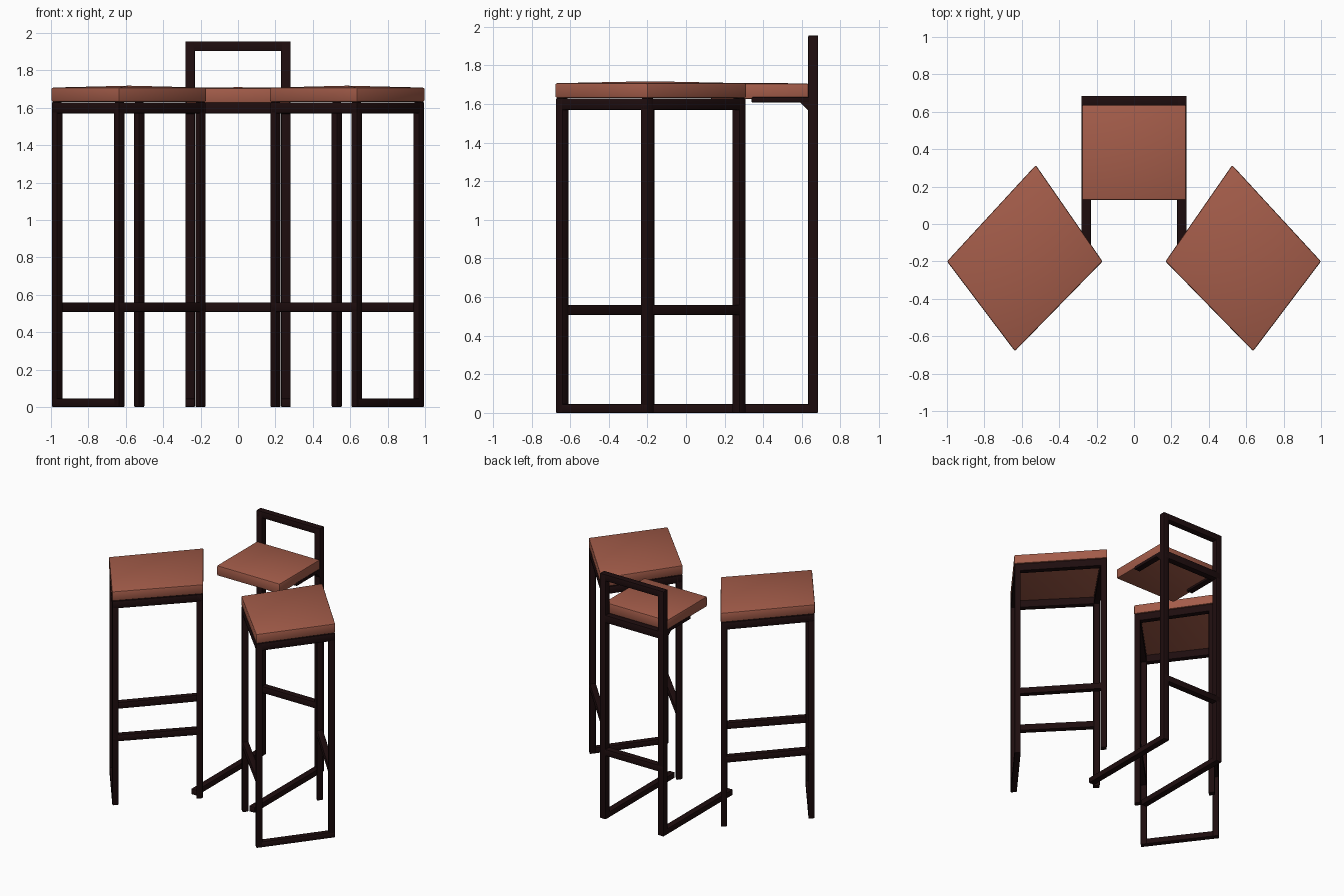
import bpy, bmesh
from mathutils import Vector

if "Cube" in bpy.data.objects:
    bpy.data.objects.remove(bpy.data.objects["Cube"])


def material(name, rgb):
    m = bpy.data.materials.new(name)
    m.diffuse_color = (*rgb, 1)
    m.use_nodes = True
    m.node_tree.nodes["Principled BSDF"].inputs["Base Color"].default_value = m.diffuse_color
    return m


LEATHER = material("terracotta leather", (0.37, 0.108, 0.068))
METAL = material("dark brown metal", (0.013, 0.004, 0.0045))


def prism(name, pts, z0, z1, mat, bevel=0.005, dome=0.0):
    """Extruded ground-plan polygon with softened edges and optional crowned top."""
    bm = bmesh.new()
    low = [bm.verts.new((p[0], p[1], z0)) for p in pts]
    high = [bm.verts.new((p[0], p[1], z1)) for p in pts]
    n = len(pts)
    bm.faces.new(low)
    top = bm.faces.new(high)
    for i in range(n):
        j = (i + 1) % n
        bm.faces.new((low[i], low[j], high[j], high[i]))
    bmesh.ops.recalc_face_normals(bm, faces=bm.faces[:])
    bmesh.ops.bevel(bm, geom=bm.edges[:], offset=bevel, segments=2,
                    profile=0.5, affect='EDGES')
    if dome:
        bm.faces.ensure_lookup_table()
        top = max(bm.faces, key=lambda f: f.calc_area() * (f.normal.z > 0.9))
        v = bmesh.ops.poke(bm, faces=[top])["verts"][0]
        v.co.z += dome
    me = bpy.data.meshes.new(name)
    bm.to_mesh(me)
    bm.free()
    ob = bpy.data.objects.new(name, me)
    bpy.context.collection.objects.link(ob)
    me.materials.append(mat)
    bpy.context.view_layer.objects.active = ob
    ob.select_set(True)
    bpy.ops.object.shade_smooth_by_angle(angle=0.6)
    ob.select_set(False)
    return ob


def box(name, x0, x1, y0, y1, z0, z1, mat, **kw):
    return prism(name, [(x0, y0), (x1, y0), (x1, y1), (x0, y1)], z0, z1, mat, **kw)


W = 0.046  # tube width
# ground plan corners of the right stool: back, inner, front, outer
PLAN = [Vector(p) for p in ((0.525, 0.315), (0.168, -0.2), (0.637, -0.68), (1.0, -0.2))]


def leg_plan(c, i):
    """Tube cross-section tucked inside corner i, as corner / next / inside / previous."""
    a = (c[(i + 1) % 4] - c[i]).normalized() * W
    b = (c[i - 1] - c[i]).normalized() * W
    return [c[i], c[i] + a, c[i] + a + b, c[i] + b]


for sx, side in ((1, "right"), (-1, "left")):
    corners = [Vector((p.x * sx, p.y)) for p in PLAN]
    centre = sum(corners, Vector((0, 0))) / 4
    frame = [centre + (p - centre) * 0.992 for p in corners]
    legs = [leg_plan(frame, i) for i in range(4)]
    prism(side + "_seat", corners, 1.632, 1.708, LEATHER, bevel=0.009, dome=0.01)
    for i, tag in enumerate(("back", "inner", "front", "outer")):
        prism(f"{side}_{tag}_leg", legs[i], 0, 1.63, METAL)
        # bar along the edge from this corner to the next
        j = (i + 1) % 4
        bar = [legs[i][0], legs[j][0], legs[j][2], legs[i][2]]
        prism(f"{side}_{tag}_top_rail", bar, 1.57, 1.629, METAL)
        if i in (1, 3):
            prism(f"{side}_{tag}_footrest", bar, 0.508, 0.56, METAL)
        if i == 2:
            prism(f"{side}_floor_runner", bar, 0, 0.045, METAL)

    # cantilever stool: post, floor runner, seat bracket and gusset on each side
    x0, x1 = sorted((sx * 0.23, sx * 0.281))
    box(side + "_centre_post", x0, x1, 0.633, 0.685, 0, 1.955, METAL)
    box(side + "_centre_runner", x0, x1, -0.19, 0.66, 0, 0.045, METAL)
    box(side + "_seat_bracket", x0, x1, 0.34, 0.64, 1.608, 1.636, METAL)
    gusset = prism(side + "_gusset", [(0, 0), (-0.05, 0), (0, -0.05)], 0, 0.051, METAL, bevel=0.003)
    # stand the triangle upright: plan x -> y, plan y -> z, height -> x
    for v in gusset.data.vertices:
        x, y, z = v.co
        v.co = (x0 + z, 0.638 + x, 1.612 + y)

# cross bars of the centre stool
for name, z0, z1 in (("centre_footrest", 0.508, 0.56), ("centre_seat_rail", 1.57, 1.63),
                     ("backrest_bar", 1.903, 1.955)):
    box(name, -0.28, 0.28, 0.633, 0.685, z0, z1, METAL)
box("centre_seat", -0.278, 0.278, 0.128, 0.636, 1.625, 1.706, LEATHER, bevel=0.009, dome=0.004)
